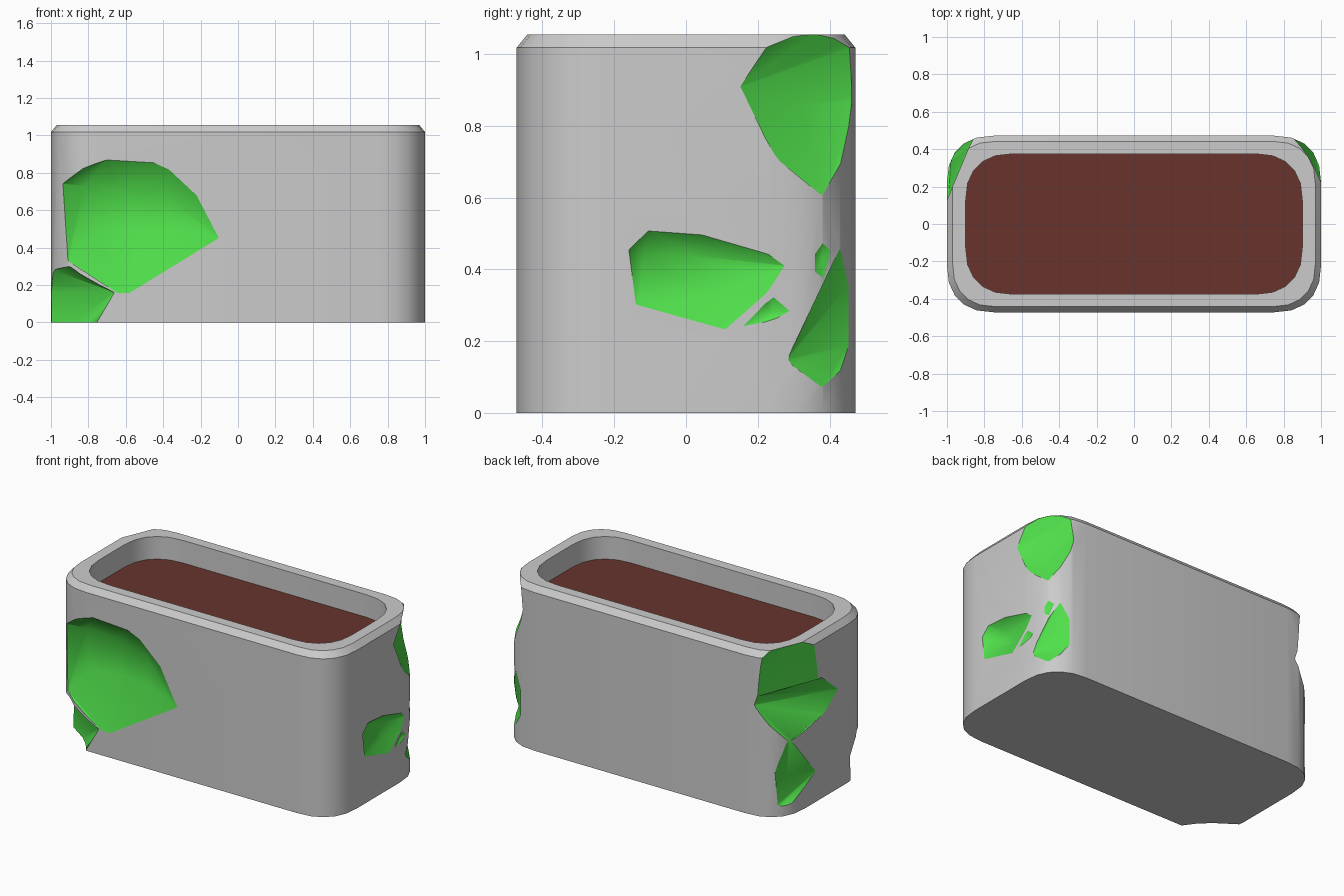
import bpy, bmesh, math
from mathutils import Vector

if "Cube" in bpy.data.objects:
    bpy.data.objects.remove(bpy.data.objects["Cube"])


def material(name, color):
    m = bpy.data.materials.new(name)
    m.diffuse_color = color
    m.use_nodes = True
    m.node_tree.nodes["Principled BSDF"].inputs["Base Color"].default_value = m.diffuse_color
    return m


STONE = material("stone", (0.8, 0.8, 0.8, 1))
MOSS = material("moss", (0.08, 0.74, 0.07, 1))
SOIL = material("soil", (0.14, 0.034, 0.027, 1))
HX, HY, R, N = 1.0, 0.472, 0.25, 2.35   # half sizes, corner radius, corner fullness


def ring(hx, hy, r, z, segs=5):
    """Rounded rectangle outline at height z."""
    pts = []
    for i, (sx, sy) in enumerate(((1, 1), (-1, 1), (-1, -1), (1, -1))):
        for k in range(segs + 1):
            a = (k if i % 2 == 0 else segs - k) / segs * math.pi / 2
            c, s = max(0, math.cos(a)) ** (2 / N), math.sin(a) ** (2 / N)
            pts.append((sx * (hx - r + r * c), sy * (hy - r + r * s), z))
    return pts


def make_object(name, bm, mats):
    bmesh.ops.recalc_face_normals(bm, faces=bm.faces[:])
    me = bpy.data.meshes.new(name)
    bm.to_mesh(me)
    bm.free()
    ob = bpy.data.objects.new(name, me)
    bpy.context.collection.objects.link(ob)
    for m in mats:
        me.materials.append(m)
    return ob


def loft(name, rings, mats):
    """Closed solid skinned through a stack of rings."""
    bm = bmesh.new()
    loops = [[bm.verts.new(p) for p in r] for r in rings]
    n = len(loops[0])
    for a, b in zip(loops, loops[1:]):
        for i in range(n):
            bm.faces.new((a[i], a[(i + 1) % n], b[(i + 1) % n], b[i]))
    bm.faces.new(loops[0])
    bm.faces.new(loops[-1])
    return make_object(name, bm, mats)


def smooth(ob):
    """Smooth shading; creases and moss borders stay sharp."""
    bm = bmesh.new()
    bm.from_mesh(ob.data)
    for f in bm.faces:
        f.smooth = True
    for e in bm.edges:
        mats = {f.material_index for f in e.link_faces}
        limit = math.radians(75 if mats == {1} else 32)
        e.smooth = len(mats) == 1 and e.calc_face_angle(0) < limit
    bm.to_mesh(ob.data)
    bm.free()


# trough with chamfered rim and shallow cavity
planter = loft("planter_body", [
    ring(HX, HY, R, 0), ring(HX, HY, R, 1.018), ring(HX - 0.03, HY - 0.03, R - 0.02, 1.055),
    ring(0.9, 0.375, R, 1.055), ring(0.9, 0.375, R, 0.87)], [STONE, MOSS])

# soil filling
soil = loft("soil", [ring(0.9, 0.375, R, 0.87), ring(0.9, 0.375, R, 0.91)], [SOIL])


def wall(t, half, other):
    """Distance of the outer wall at offset t along a side."""
    d = min(R, max(0, abs(t) - (other - R)))
    return half - R + R * (1 - (d / R) ** N) ** (1 / N)


def right(*yz, side=1):
    return [(side * wall(y, HX, HY), y, z) for y, z in yz]


def front(*xz, side=-1):
    return [(x, side * wall(x, HY, HX), z) for x, z in xz]


def chip(edge, out, deep=()):
    """Carve a faceted, moss-lined hollow bounded by edge points."""
    out = Vector(out)
    bm = bmesh.new()
    for p in edge:
        bm.verts.new(Vector(p) + out * 0.001)
        bm.verts.new(Vector(p) + out * 0.3)
    for p in deep:
        bm.verts.new(p)
    res = bmesh.ops.convex_hull(bm, input=bm.verts[:])
    junk = {v for v in res["geom_interior"] + res["geom_unused"] if isinstance(v, bmesh.types.BMVert)}
    bmesh.ops.delete(bm, geom=list(junk), context='VERTS')
    for f in bm.faces:
        f.material_index = 1
    cutter = make_object("chip_cutter", bm, [STONE, MOSS])
    mod = planter.modifiers.new("chip", 'BOOLEAN')
    mod.operation, mod.solver, mod.object = 'DIFFERENCE', 'EXACT', cutter
    bpy.context.view_layer.objects.active = planter
    bpy.ops.object.modifier_apply(modifier=mod.name)
    bpy.data.objects.remove(cutter)


# large front hollow
chip(front((-0.94, 0.74), (-0.82, 0.83), (-0.7, 0.87), (-0.45, 0.855), (-0.37, 0.82), (-0.22, 0.68),
           (-0.1, 0.45), (-0.58, 0.155), (-0.64, 0.155), (-0.91, 0.33)), (0, -1, 0),
     [(-0.82, -0.365, 0.73), (-0.6, -0.345, 0.71), (-0.38, -0.38, 0.67), (-0.78, -0.38, 0.48),
      (-0.55, -0.375, 0.5), (-0.35, -0.405, 0.5)])

# broken front left foot
foot = front((-0.81, 0), (-0.81, -0.1), (-0.66, 0.16), (-0.9, 0.3))
foot += right((-0.25, 0), (-0.25, -0.1), (-0.24, 0.16), (-0.33, 0.28), side=-1)
chip(foot, (-0.7, -0.7, 0), [(-0.89, -0.36, 0.06), (-0.89, -0.36, -0.1)])

# back left corner: rim scoop, middle scoop, low scoop
chip(front((-0.87, 1.1), (-0.85, 0.97), (-0.83, 0.75), side=1) +
     right((0.14, 1.1), (0.1, 0.9), (0.07, 0.72), side=-1), (-0.7, 0.7, 0), [(-0.915, 0.29, 0.76)])
chip(front((-0.81, 0.71), (-0.89, 0.6), (-0.83, 0.77), side=1) +
     right((0.345, 0.47), (0.02, 0.54), (-0.12, 0.64), (0.05, 0.78), side=-1), (-0.7, 0.7, 0))
chip(right((0.35, 0.5), (0.28, 0.37), (0.11, 0.2), (0.34, 0.064), (0.41, 0.07), (0.42, 0.29), side=-1),
     (-0.7, 0.7, 0), [(-0.94, 0.32, 0.22)])

# back right rim scoop
chip(right((0.15, 0.91), (0.23, 1.02), (0.28, 1.1), (0.43, 1.1), (0.458, 1.02), (0.463, 0.88), (0.457, 0.8),
           (0.43, 0.69), (0.38, 0.605), (0.245, 0.715)), (1, 0, 0), [(0.9, 0.31, 0.86)])

# right side hollow and low corner hollow
chip(right((-0.16, 0.455), (-0.105, 0.508), (0.045, 0.497), (0.24, 0.44), (0.285, 0.41), (0.24, 0.345),
           (0.11, 0.23), (-0.14, 0.3)), (1, 0, 0),
     [(0.945, -0.12, 0.44), (0.935, 0.0, 0.44), (0.95, 0.1, 0.41), (0.965, 0.08, 0.32)])
chip(right((0.43, 0.46), (0.457, 0.36), (0.457, 0.19), (0.43, 0.115), (0.38, 0.07), (0.28, 0.145),
           (0.35, 0.29), (0.38, 0.35)), (1, 0, 0))

# small flakes between them
chip(right((0.245, 0.33), (0.297, 0.285), (0.255, 0.26), (0.155, 0.24)), (1, 0, 0), [(0.98, 0.24, 0.28)])
chip(right((0.38, 0.475), (0.41, 0.458), (0.385, 0.375), (0.355, 0.385), (0.355, 0.445)), (1, 0, 0),
     [(0.94, 0.38, 0.43)])

smooth(planter)
smooth(soil)
